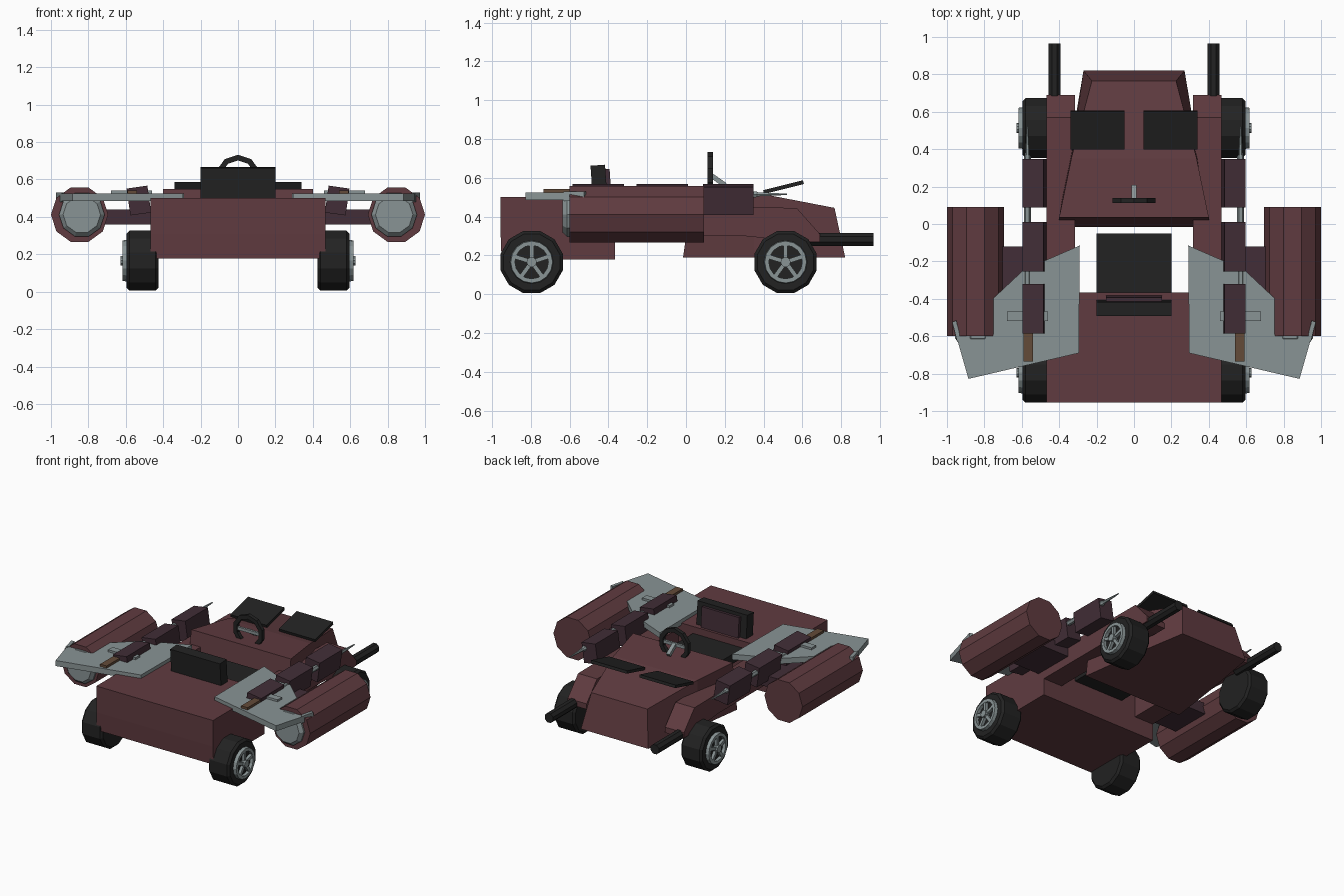
import bpy, bmesh, math
from mathutils import Matrix, Vector

if "Cube" in bpy.data.objects:
    bpy.data.objects.remove(bpy.data.objects["Cube"])

def mat(name, r, g, b):
    m = bpy.data.materials.new(name)
    m.diffuse_color = (r, g, b, 1)
    m.use_nodes = True
    m.node_tree.nodes["Principled BSDF"].inputs["Base Color"].default_value = m.diffuse_color
    return m

RED = mat("dull red", .117, .044, .051)
GREY = mat("steel grey", .25, .295, .3)
BLACK = mat("black", .016, .016, .016)
PURPLE = mat("dark purple", .054, .027, .038)
BROWN = mat("brown", .125, .07, .04)

def finish(name, bm, m):
    bmesh.ops.recalc_face_normals(bm, faces=bm.faces)
    me = bpy.data.meshes.new(name)
    bm.to_mesh(me)
    bm.free()
    me.materials.append(m)
    ob = bpy.data.objects.new(name, me)
    bpy.context.collection.objects.link(ob)
    return ob

def box(name, x, y, z, m, rot=None):
    """Box from (min, max) ranges, optionally turned about its centre."""
    bm = bmesh.new()
    bmesh.ops.create_cube(bm, size=1)
    bmesh.ops.scale(bm, verts=bm.verts, vec=(x[1]-x[0], y[1]-y[0], z[1]-z[0]))
    if rot:
        bmesh.ops.rotate(bm, verts=bm.verts, matrix=Matrix.Rotation(math.radians(rot[0]), 3, rot[1]))
    bmesh.ops.translate(bm, verts=bm.verts, vec=(sum(x)/2, sum(y)/2, sum(z)/2))
    return finish(name, bm, m)

def prism(name, pts, axis, a, b, m):
    """Extrude a profile: axis X takes (y, z) points, axis Z takes (x, y)."""
    bm = bmesh.new()
    at = lambda p, t: (t, p[0], p[1]) if axis == 'X' else (p[0], p[1], t)
    f = bm.faces.new([bm.verts.new(at(p, a)) for p in pts])
    r = bmesh.ops.extrude_face_region(bm, geom=[f])
    d = Vector(at((0, 0), b - a))
    bmesh.ops.translate(bm, verts=[v for v in r['geom'] if isinstance(v, bmesh.types.BMVert)], vec=d)
    return finish(name, bm, m)

def lathe(name, prof, axis, origin, n, m, turn=0, closed=False):
    """Revolve (radius, along) points about axis X or Y; closed makes a ring."""
    bm = bmesh.new()
    rings = []
    for r, t in prof:
        ring = []
        for i in range(n):
            a = 2*math.pi*i/n + turn
            c, s = r*math.cos(a), r*math.sin(a)
            p = Vector((t, c, s)) if axis == 'X' else Vector((c, t, s))
            ring.append(bm.verts.new(p + Vector(origin)))
        rings.append(ring)
    pairs = list(zip(rings, rings[1:])) + ([(rings[-1], rings[0])] if closed else [])
    for p, q in pairs:
        for i in range(n):
            j = (i+1) % n
            bm.faces.new((p[i], p[j], q[j], q[i]))
    if not closed:
        bm.faces.new(rings[0])
        bm.faces.new(rings[-1])
    return finish(name, bm, m)

# Front body block
prism("front_body", [(-.955, .5), (-.955, .31), (-.95, .178), (-.365, .178), (-.365, .5)],
      'X', -.468, .468, RED)

# Tapered rear hood, lofted from the cockpit end to the tail
bm = bmesh.new()
sections = [(.40, -.015, .19, .40, .035, .55), (.35, .35, .19, .335, .35, .525),
            (.27, .82, .19, .225, .765, .445)]
loops = [[bm.verts.new(p) for p in ((-wb, yb, zb), (wb, yb, zb), (wt, yt, zt), (-wt, yt, zt))]
         for wb, yb, zb, wt, yt, zt in sections]
for p, q in zip(loops, loops[1:]):
    for i in range(4):
        j = (i+1) % 4
        bm.faces.new((p[i], p[j], q[j], q[i]))
bm.faces.new(loops[0])
bm.faces.new(loops[-1])
finish("rear_hood", bm, RED)

# Seat
box("seat_cushion", (-.2, .2), (-.37, -.05), (.38, .45), BLACK)
box("seat_back", (-.2, .2), (-.485, -.41), (.46, .665), BLACK, (4, 'X'))
box("seat_pad", (-.15, .15), (-.42, -.388), (.48, .645), PURPLE, (4, 'X'))

# Steering wheel, spokes and column
lathe("steering_wheel", [(.12, .112), (.12, .14), (.09, .14), (.09, .112)], 'Y',
      (0, 0, .612), 10, BLACK, math.pi/10, True)
box("steering_spoke", (-.1, .1), (.118, .134), (.6, .622), GREY)
box("steering_column", (-.014, .014), (.12, .21), (.575, .6), GREY, (-35, 'X'))

for s, side in ((-1, "left"), (1, "right")):
    def sx(a, b):
        return tuple(sorted((s*a, s*b)))

    # Side rail with sloped fender ends
    prism(side + "_rail", [(-.95, .31), (-.87, .46), (.57, .445), (.69, .31), (.69, .27), (.60, .27),
                           (.3, .3), (-.95, .3)], 'X', s*.315, s*.467, RED)
    # Raised vent panel
    box(side + "_hatch", sx(.05, .34), (.397, .608), (.542, .562), BLACK, (14, 'X'))
    # Exhaust pipe
    lathe(side + "_exhaust", [(.036, .55), (.036, .965)], 'Y', (s*.425, 0, .283), 8, BLACK, math.pi/8)

    # Ten-sided pod with nose cap and strut
    lathe(side + "_pod", [(.153, -.6), (.153, .092)], 'Y', (s*.847, 0, .412), 10, RED)
    lathe(side + "_pod_cap", [(.122, -.59), (.122, -.612), (.10, -.635)], 'Y', (s*.835, 0, .412), 10, GREY)
    box(side + "_pod_strut", sx(.45, .72), (-.42, -.12), (.36, .44), PURPLE)

    # Wing plate and upturned tip
    wing = [(.29, -.115), (.59, -.245), (.75, -.395), (.75, -.59), (.95, -.6), (.885, -.828), (.295, -.69)]
    prism(side + "_wing", [(s*x, y) for x, y in wing], 'Z', .485, .525, GREY)
    prism(side + "_wing_tip", [(s*.95, -.515), (s*.972, -.525), (s*.945, -.63), (s*.93, -.6)],
          'Z', .48, .53, GREY)
    box(side + "_wing_bracket", sx(.46, .68), (-.518, -.468), (.515, .54), GREY)

    # Row of gun boxes on a rod with a tapered muzzle and wooden stock
    for i, (y0, y1) in enumerate(((-.585, -.32), (-.255, .01), (.088, .347))):
        box(side + "_gun_box_%d" % i, sx(.474, .586), (y0, y1), (.415, .56), PURPLE, (s*8, 'Y'))
    lathe(side + "_gun_rod", [(.018, -.4), (.018, .36), (.012, .37), (.004, .52)], 'Y',
          (s*.57, 0, .515), 6, GREY)
    box(side + "_gun_stock", sx(.54, .592), (-.735, -.57), (.5, .542), BROWN)

    # Wheels: tyre, rim ring, hub and five spokes
    for y, end in ((-.795, "front"), (.513, "rear")):
        o = (0, y, .166)
        n = "%s_%s_" % (side, end)
        lathe(n + "tyre", [(.15, s*.425), (.166, s*.44), (.166, s*.58), (.15, s*.595)], 'X', o, 12,
              BLACK, math.pi/12)
        lathe(n + "rim", [(.112, s*.59), (.108, s*.618), (.086, s*.618), (.086, s*.59)], 'X', o, 16,
              GREY, 0, True)
        lathe(n + "hub", [(.026, s*.59), (.026, s*.628)], 'X', o, 10, GREY)
        for k in range(5):
            sp = box(n + "spoke_%d" % k, sx(.592, .615), (-.011, .011), (.01, .092), GREY)
            sp.location = o
            sp.rotation_euler.x = 2*math.pi*k/5
